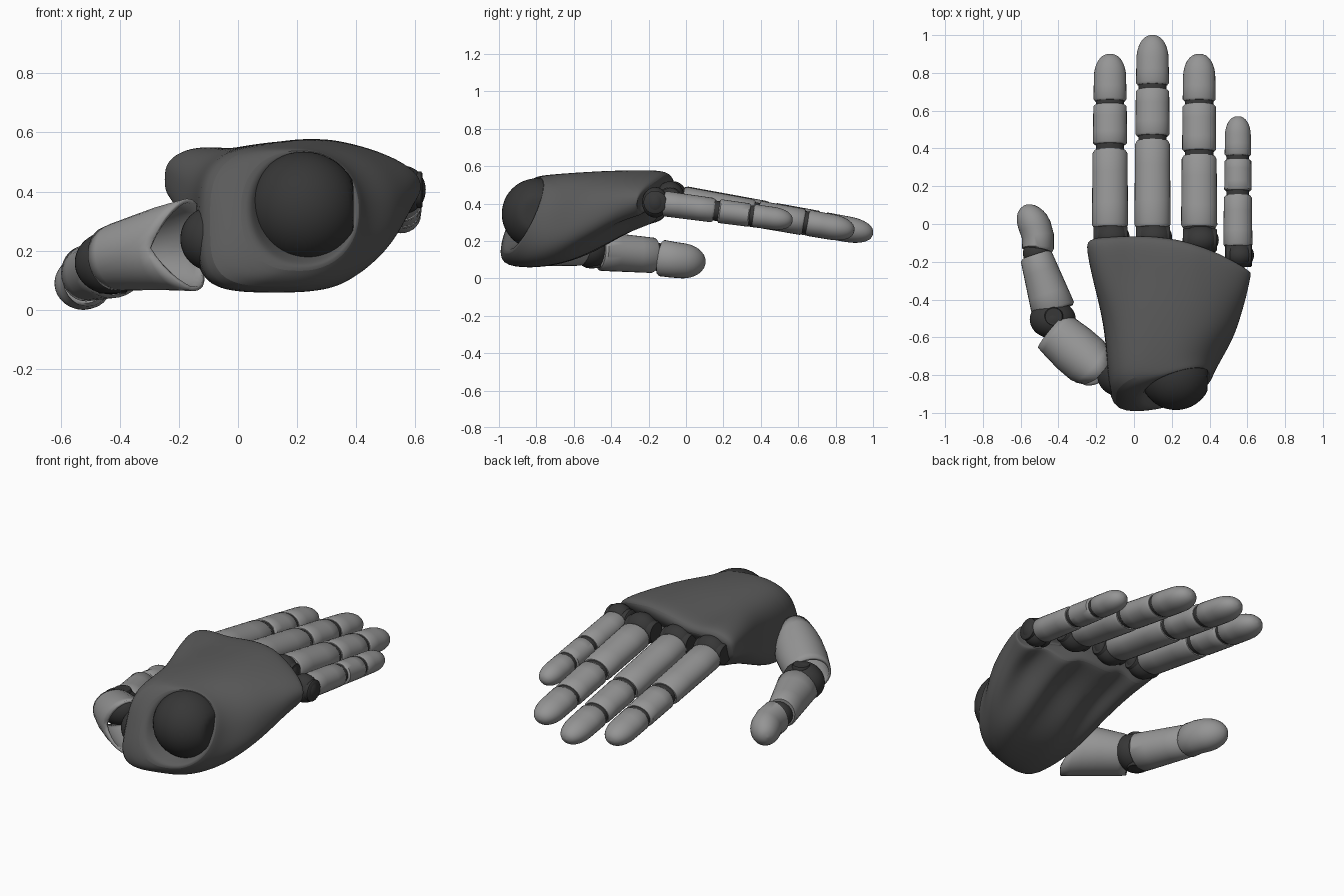
import bpy, bmesh, math
from mathutils import Vector

cube = bpy.data.objects.get("Cube")
if cube:
    bpy.data.objects.remove(cube)


def material(name, v):
    m = bpy.data.materials.new(name)
    m.use_nodes = True
    m.diffuse_color = (v, v, v, 1)
    bsdf = m.node_tree.nodes["Principled BSDF"]
    bsdf.inputs["Base Color"].default_value = (v, v, v, 1)
    bsdf.inputs["Roughness"].default_value = 0.6
    return m


LIGHT = material("light grey", 0.3)
PALM = material("dark grey", 0.105)
JOINT = material("charcoal", 0.038)


def finish(name, bm, mat, angle=45):
    bmesh.ops.recalc_face_normals(bm, faces=bm.faces)
    me = bpy.data.meshes.new(name)
    bm.to_mesh(me)
    bm.free()
    me.materials.append(mat)
    for p in me.polygons:
        p.use_smooth = True
    me.set_sharp_from_angle(angle=math.radians(angle))
    ob = bpy.data.objects.new(name, me)
    bpy.context.collection.objects.link(ob)
    return ob


def loft(name, rings, mat, cap_start=True, cap_end=True):
    """Skin a list of equal-length point rings."""
    bm = bmesh.new()
    loops = [[bm.verts.new(p) for p in r] for r in rings]
    n = len(loops[0])
    for a, b in zip(loops, loops[1:]):
        for i in range(n):
            j = (i + 1) % n
            bm.faces.new((a[i], a[j], b[j], b[i]))
    if cap_start:
        bm.faces.new(loops[0])
    if cap_end:
        bm.faces.new(loops[-1])
    return finish(name, bm, mat)


def tube_rings(points, radii, n=28):
    """Elliptical rings (half width, half height) following a path."""
    pts = [Vector(p) for p in points]
    rings = []
    for k, (a, b) in enumerate(radii):
        axis = (pts[min(k + 1, len(pts) - 1)] - pts[max(k - 1, 0)]).normalized()
        ref = Vector((0, 0, 1)) if abs(axis.z) < 0.9 else Vector((0, 1, 0))
        side = axis.cross(ref).normalized()
        up = side.cross(axis)
        rings.append([pts[k] + side * a * math.cos(t) + up * b * math.sin(t)
                      for t in (2 * math.pi * i / n for i in range(n))])
    return rings


def segment(name, p0, p1, r0, r1, mat=LIGHT, tip=False, bend=(0, 0, 0)):
    """Finger bone: chamfered ends, or a rounded end when tip is set."""
    p0, p1, bend = Vector(p0), Vector(p1), Vector(bend)
    steps = [(0, 0.9), (0.04, 1), (0.3, 1)]
    if tip:
        arcs = [math.radians(d) for d in range(0, 90, 11)]
        steps += [(0.52 + 0.48 * math.sin(t), math.cos(t) ** 0.85) for t in arcs]
        steps.append((1, 0.05))
    else:
        steps += [(0.7, 1), (0.96, 1), (1, 0.9)]
    pts = [p0.lerp(p1, t) + bend * (4 * t * (1 - t)) for t, s in steps]
    radii = [[s * (u + (v - u) * t) for u, v in zip(r0, r1)] for t, s in steps]
    return loft(name, tube_rings(pts, radii), mat)


def ball(name, center, r, scale=(1, 1, 1), flat_x=None):
    bm = bmesh.new()
    bmesh.ops.create_uvsphere(bm, u_segments=40, v_segments=24, radius=r)
    for v in bm.verts:
        v.co = Vector(center) + Vector(a * b for a, b in zip(v.co, scale))
        if flat_x is not None:
            v.co.x = min(v.co.x, flat_x)
    return finish(name, bm, JOINT)


def spow(v, e):
    return math.copysign(abs(v) ** e, v)


# Palm: left, right, top z, bottom z, top y, bottom y, skew, ridge strength
sections = [
    (0.10, 0.36, 0.49, 0.20, -0.72, -0.84, 0.3, 0),
    (0.05, 0.39, 0.52, 0.16, -0.78, -0.95, 0.33, 0),
    (0.03, 0.41, 0.54, 0.14, -0.80, -0.97, 0.33, 0),
    (-0.115, 0.43, 0.55, 0.07, -0.75, -0.925, 0.33, 0),
    (-0.14, 0.47, 0.56, 0.052, -0.66, -0.83, 0.2, 0),
    (-0.15, 0.53, 0.57, 0.07, -0.53, -0.66, 0, 0.2),
    (-0.18, 0.57, 0.577, 0.15, -0.40, -0.48, 0, 0.6),
    (-0.22, 0.60, 0.58, 0.25, -0.26, -0.32, 0, 1),
    (-0.25, 0.62, 0.58, 0.30, -0.12, -0.17, 0, 1),
    (-0.25, 0.62, 0.56, 0.32, -0.07, -0.12, 0, 0.8),
    (-0.21, 0.58, 0.52, 0.35, -0.06, -0.11, 0, 0.5),
    (-0.12, 0.48, 0.47, 0.40, -0.08, -0.11, 0, 0),
]
rings = []
for k, (xl, xr, zt, zb, yt, yb, skew, ridge) in enumerate(sections):
    ring = []
    for i in range(48):
        t = 2 * math.pi * i / 48
        c, s = math.cos(t), math.sin(t)
        e = 0.65 if c < 0 else 0.85
        if k < 3:
            e = 0.95
        elif k < 6 and c < 0 and s < 0:
            e = 0.45
        x = (xl + xr) / 2 + (xr - xl) / 2 * spow(c, e)
        z = (zt + zb) / 2 + (zt - zb) / 2 * spow(s, e)
        h = (z - zb) / (zt - zb)
        y = yb + (yt - yb) * h + skew * (x - 0.2)
        front = max(0, k - 5) / 6
        y -= front * 0.75 * max(0, x - 0.05) ** 2
        z -= front * 0.25 * max(0, x - 0.32) * h
        if s < 0:
            z -= ridge * 0.032 * -s * math.cos(2 * math.pi * (x + 0.125) / 0.235)
        else:
            z -= ridge * 0.03 * s * math.exp(-(x / 0.12) ** 2)
        ring.append((x, y, z))
    rings.append(ring)
palm = loft("palm", rings, PALM, cap_start=False)
sub = palm.modifiers.new("smooth", "SUBSURF")
sub.levels = sub.render_levels = 2

ball("wrist_ball", (0.222, -0.795, 0.345), 0.19, flat_x=0.39)

# Fingers: name, x, base width, base height, slope, base z, knuckle setback, breaks
fingers = [
    ("index", -0.127, 0.096, 0.077, 0.176, 0.415, 0.05, (-0.02, 0.39, 0.42, 0.63, 0.65, 0.90)),
    ("middle", 0.098, 0.096, 0.077, 0.176, 0.418, 0.05, (-0.02, 0.44, 0.465, 0.71, 0.735, 1.0)),
    ("ring", 0.345, 0.096, 0.077, 0.176, 0.415, 0.065, (-0.02, 0.36, 0.385, 0.63, 0.65, 0.90)),
    ("little", 0.55, 0.077, 0.068, 0.135, 0.40, 0.045, (-0.12, 0.15, 0.175, 0.34, 0.36, 0.57)),
]
for name, x, a, b, slope, z0, setback, ys in fingers:
    def at(y):
        return (x, y, z0 - slope * (y - ys[0]))

    def size(f):
        return (a * f, b * f)
    bones = ("base", "middle_bone", "tip")
    taper = (1, 0.96, 0.94, 0.92, 0.91, 0.87)
    for i, bone in enumerate(bones):
        segment(f"{name}_{bone}", at(ys[2 * i]), at(ys[2 * i + 1]),
                size(taper[2 * i]), size(taper[2 * i + 1]), tip=(i == 2))
        if i:
            segment(f"{name}_joint_{i}", at(ys[2 * i - 1] - 0.03), at(ys[2 * i] + 0.03),
                    size(0.78), size(0.78), JOINT)
    kx, ky, kz = at(ys[0] - setback)
    ball(f"{name}_knuckle", (kx + 0.008, ky, kz), b * 1.2, (a / b / 1.2, 0.85, 1))
    segment(f"{name}_knuckle_pin", (kx - a * 0.9, ky, kz), (kx + a * 0.97, ky, kz),
            (0.062, 0.062), (0.062, 0.062), JOINT)

# Thumb: forked open shell, then two bones on ball joints
shell_path = [(-0.43, -0.565, 0.175), (-0.40, -0.59, 0.18), (-0.32, -0.66, 0.195),
              (-0.25, -0.72, 0.208), (-0.20, -0.763, 0.215), (-0.16, -0.797, 0.22)]
shell_rings = tube_rings(shell_path, [(0.112, 0.10), (0.118, 0.108), (0.128, 0.122),
                                      (0.128, 0.135), (0.122, 0.143), (0.11, 0.15)])
back = (Vector(shell_path[0]) - Vector(shell_path[-1])).normalized()
mid_z = shell_path[-1][2]
for ring, pull in zip(shell_rings[-2:], (0.045, 0.085)):
    for p in ring:
        p += back * pull * max(0, 1 - abs(p.z - mid_z) / 0.14)
shell = loft("thumb_base_shell", shell_rings, LIGHT, False, False)
solid = shell.modifiers.new("thickness", "SOLIDIFY")
solid.thickness = 0.015
solid.offset = 0

ball("thumb_root_ball", (-0.085, -0.8, 0.24), 0.11)
ball("thumb_joint_ball", (-0.43, -0.505, 0.16), 0.113, (1.08, 0.9, 0.95))
segment("thumb_joint_pin", (-0.425, -0.49, 0.055), (-0.425, -0.49, 0.265),
        (0.05, 0.05), (0.05, 0.05), JOINT)
segment("thumb_middle_bone", (-0.425, -0.46, 0.145), (-0.52, -0.165, 0.122),
        (0.118, 0.105), (0.085, 0.094))
ball("thumb_tip_joint", (-0.513, -0.155, 0.115), 0.075)
segment("thumb_tip", (-0.51, -0.14, 0.11), (-0.603, 0.08, 0.09),
        (0.084, 0.098), (0.088, 0.09), tip=True, bend=(0.035, 0.01, -0.006))
